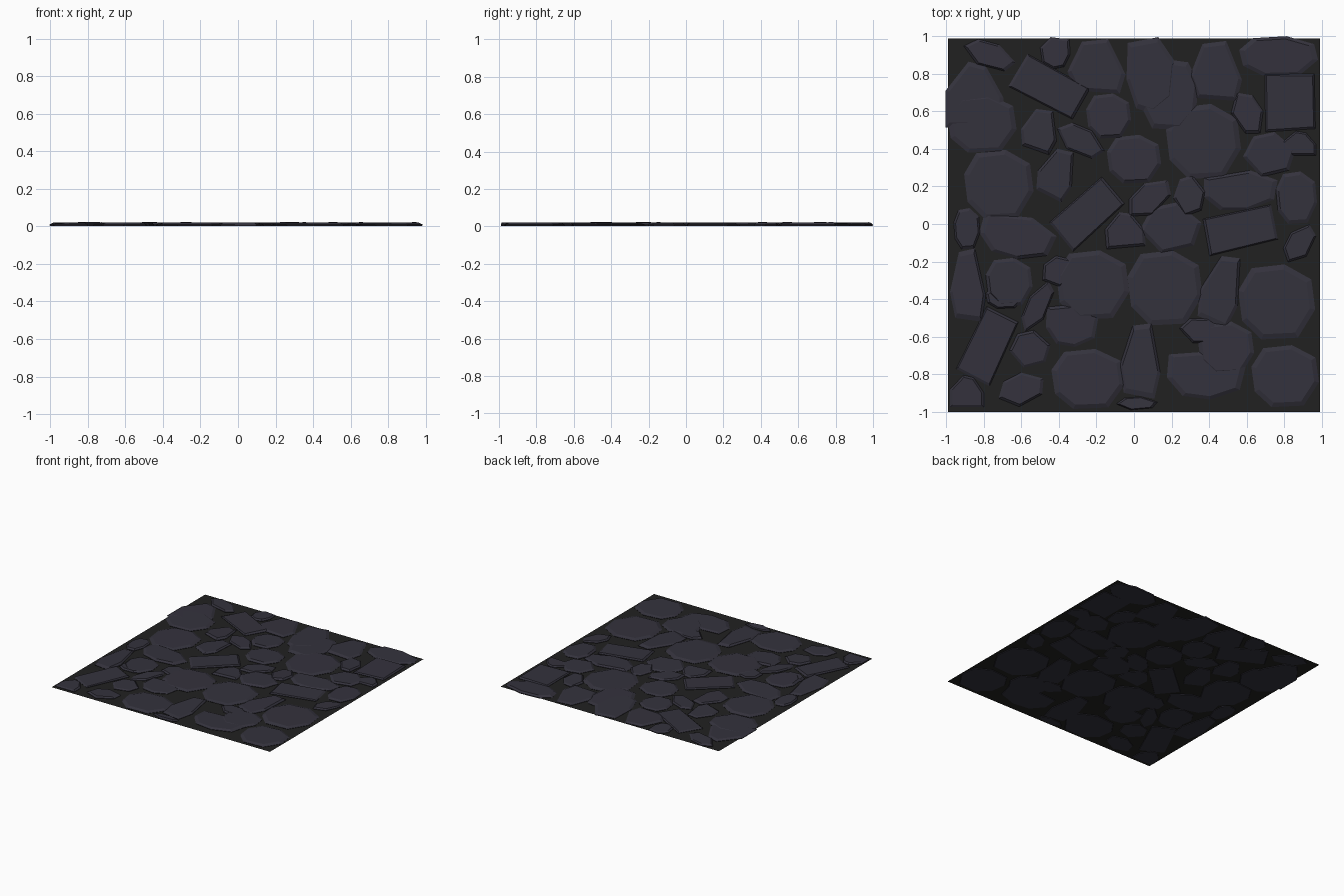
import bpy, bmesh, math, random
from mathutils import Matrix

random.seed(4)

def material(name, rgb):
    m = bpy.data.materials.new(name)
    m.diffuse_color = (*rgb, 1)
    return m

STONE = material("slate grey", (0.034, 0.032, 0.046))
SOIL = material("dark soil", (0.0155, 0.0155, 0.0150))

# Stone outlines in a unit box
R = [(-1, .3), (-.65, .9), (.2, 1), (.9, .6), (1, -.2), (.55, -.95), (-.4, -1), (-.9, -.5)]   # rounded
S = [(-1, -1), (.97, -.95), (1, .93), (-.95, 1)]                                              # slab
L = [(-1, -.1), (-.6, .8), (.2, 1), (1, .2), (.75, -.7), (-.3, -1)]                           # leaf
D = [(-1, -1), (1, -1), (1, -.1), (.4, .85), (-.2, 1), (-1, .1)]                              # dome
W = [(-.7, -.9), (.8, -1), (1, -.3), (.4, 1), (-.5, .9), (-1, -.2)]                           # wedge
T = [(-.95, .85), (.3, 1), (1, .35), (.85, -.6), (.1, -1), (-.6, -.85), (-1, -.1)]            # chunk

def finish(bm, name, mat):
    bmesh.ops.recalc_face_normals(bm, faces=bm.faces)
    me = bpy.data.meshes.new(name)
    bm.to_mesh(me)
    bm.free()
    me.materials.append(mat)
    ob = bpy.data.objects.new(name, me)
    bpy.context.collection.objects.link(ob)
    return ob

def stone(x, y, w, h, angle, outline):
    """Flat stone: underside, widest rim and a slightly tilted, bevelled top."""
    bm = bmesh.new()
    tx, ty = random.uniform(-.003, .003), random.uniform(-.003, .003)
    bevel = .93 if outline is S else .86
    rings = []
    for scale, z, tilt in ((.97, .001, 0), (1, .009, 0), (bevel, .0185, 1)):
        rings.append([bm.verts.new((u * w * scale, v * h * scale, z + tilt * (u * tx + v * ty)))
                      for u, v in outline])
    n = len(outline)
    for a, b in zip(rings, rings[1:]):
        for i in range(n):
            j = (i + 1) % n
            bm.faces.new((a[i], a[j], b[j], b[i]))
    bm.faces.new(rings[0][::-1])
    bm.faces.new(rings[-1])
    bmesh.ops.transform(bm, verts=bm.verts, matrix=Matrix.Translation((x, y, 0))
                        @ Matrix.Rotation(math.radians(angle), 4, 'Z'))
    finish(bm, "paving_stone", STONE)

# Stones by row: x, y, half width, half height, angle, outline (negative width = mirrored)
back_row = [
    (-.77, .90, .145, .07, -22, L), (-.42, .91, -.08, .085, 0, T), (-.20, .84, .155, .145, 0, W),
    (-.45, .73, .195, .10, -28, S), (.09, .79, .13, .205, 0, T), (.185, .69, -.16, .19, 0, R),
    (.435, .815, .14, .16, 0, W), (.77, .895, .21, .105, 0, R), (.83, .65, .135, .155, 2, S),
    (.605, .59, .125, .08, -65, L), (-.85, .69, .155, .175, 0, D)]
upper_row = [
    (-.81, .535, .185, .155, 0, R), (-.50, .50, .10, .115, -15, W), (-.285, .445, .14, .075, -30, L),
    (-.135, .575, .12, .12, 0, R), (0, .345, .145, .13, 0, R), (.37, .44, .20, .20, 0, R),
    (.72, .37, .14, .12, 0, L), (.88, .43, .09, .065, 0, D)]
middle_row = [
    (-.72, .21, .185, .185, 0, R), (-.41, .27, .10, .135, -22, W), (-.25, .055, .19, .10, 42, S),
    (.08, .135, .14, .08, 38, L), (.295, .15, .085, .11, 0, L), (.57, .175, .20, .105, 6, T),
    (.865, .14, .11, .14, 0, R), (-.89, -.025, .07, .11, 0, R), (-.62, -.07, .205, .115, -10, T),
    (-.05, -.03, .105, .095, 5, D), (.195, -.02, .165, .135, 0, L), (.565, -.03, .19, .10, 13, S),
    (.88, -.105, .115, .07, 55, L)]
lower_row = [
    (-.885, -.325, .095, .195, 0, W), (-.665, -.31, .125, .13, 0, R), (-.515, -.44, .15, .06, 62, L),
    (-.40, -.25, .10, .08, 25, L), (-.22, -.325, .195, .185, 0, R), (-.33, -.54, .14, .115, 0, T),
    (.165, -.34, .20, .20, 0, R), (.465, -.35, .11, .19, -18, W), (.76, -.415, .205, .20, 0, R),
    (-.78, -.65, .19, .10, 65, S), (-.555, -.665, .11, .10, 0, L)]
front_row = [
    (-.89, -.89, .09, .085, 0, D), (-.60, -.88, .13, .085, 18, L), (-.245, -.825, .195, .16, 0, R),
    (.035, -.725, .11, .20, -4, W), (.015, -.955, .11, .035, 0, L), (.36, -.57, .12, .07, -10, L),
    (.385, -.805, .21, .13, 0, T), (.49, -.66, .15, .14, 0, R), (.805, -.81, .18, .165, 0, R),
    (-.69, -.39, .10, .06, 0, R)]
for row in (back_row, upper_row, middle_row, lower_row, front_row):
    for args in row:
        stone(*args)

# Ground sheet between the stones
bm = bmesh.new()
bm.faces.new([bm.verts.new((x * .99, y, .005))
              for x, y in ((-1, -1), (1, -1), (1, .988), (-1, .988))])
finish(bm, "ground_sheet", SOIL)
